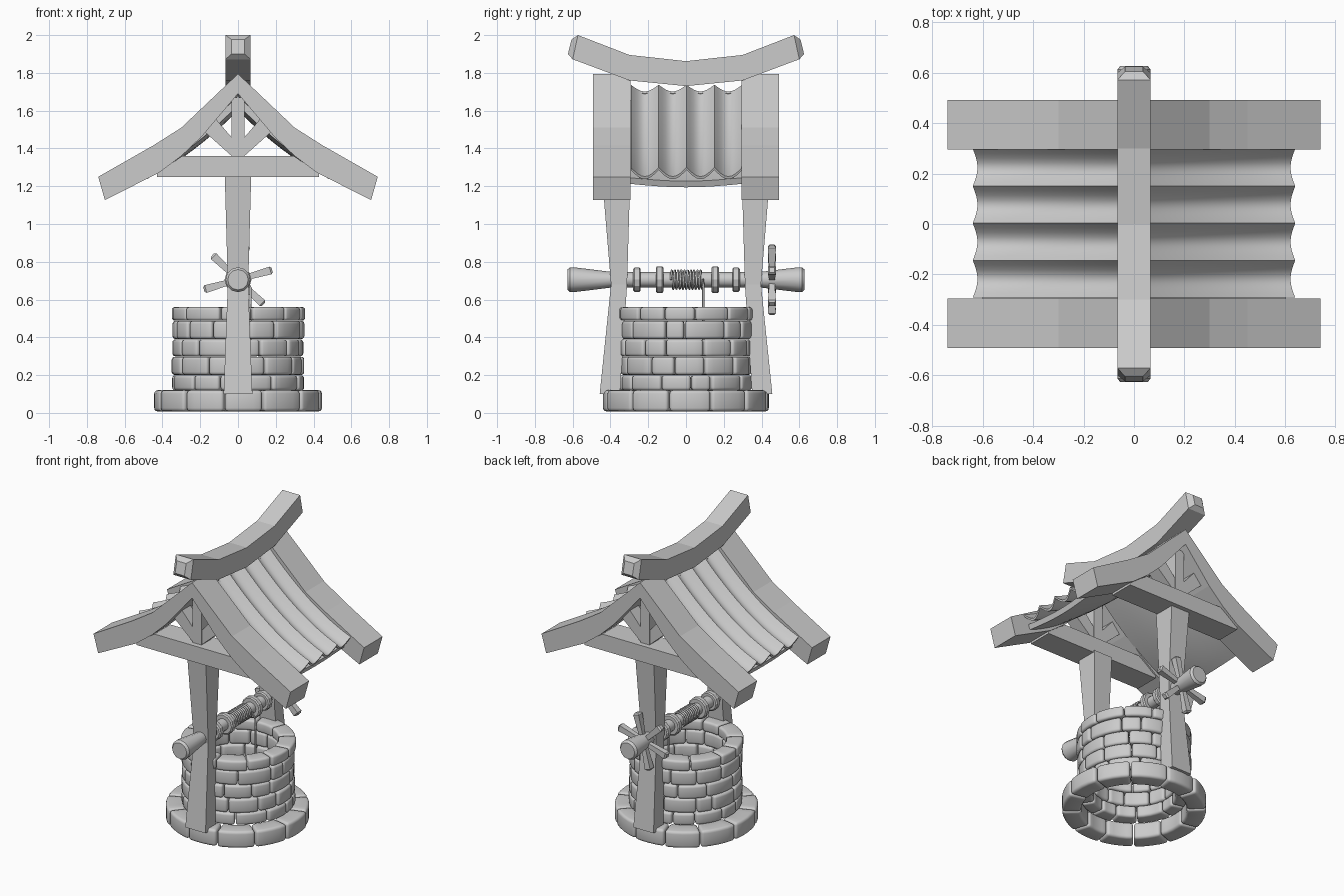
import bpy, bmesh, math, random
from math import sin, cos, pi, radians
from mathutils import Vector

if "Cube" in bpy.data.objects:
    bpy.data.objects.remove(bpy.data.objects["Cube"])

random.seed(4)


def finish(name, bm, bevel=0.0, segs=2, smooth=None):
    """Turn a bmesh into a named object, optionally bevelled and smooth by angle."""
    bmesh.ops.recalc_face_normals(bm, faces=bm.faces)
    if bevel:
        sharp = [e for e in bm.edges if e.calc_face_angle(0) > radians(40)]
        bmesh.ops.bevel(bm, geom=sharp, offset=bevel, segments=segs, profile=0.5,
                        affect='EDGES', clamp_overlap=True)
    me = bpy.data.meshes.new(name)
    bm.to_mesh(me)
    bm.free()
    if smooth:
        me.polygons.foreach_set("use_smooth", [True] * len(me.polygons))
        me.set_sharp_from_angle(angle=radians(smooth))
    ob = bpy.data.objects.new(name, me)
    bpy.context.collection.objects.link(ob)
    return ob


def loft(bm, rings):
    """Skin a list of equal-length closed rings and cap both ends."""
    vs = [[bm.verts.new(p) for p in r] for r in rings]
    n = len(vs[0])
    for a, b in zip(vs, vs[1:]):
        for i in range(n):
            j = (i + 1) % n
            bm.faces.new((a[i], a[j], b[j], b[i]))
    bm.faces.new(vs[0])
    bm.faces.new(vs[-1])


def prism(bm, profile, y0, y1):
    loft(bm, [[(x, y, z) for x, z in profile] for y in (y0, y1)])


def lathe_y(bm, profile, z, n=12):
    """Round bar along y from (y, radius) pairs."""
    loft(bm, [[(r * cos(2 * pi * i / n), y, z + r * sin(2 * pi * i / n))
               for i in range(n)] for y, r in profile])


def stone_ring(name, count, r0, r1, z0, z1, start, jitter, bevel):
    """Ring of rounded curved stones."""
    bm = bmesh.new()
    step = 2 * pi / count
    cuts = [start + step * (i + random.uniform(-jitter, jitter)) for i in range(count)]
    cuts.append(cuts[0] + 2 * pi)
    gap = 0.003 / r1
    for a, b in zip(cuts, cuts[1:]):
        ro = r1 + random.uniform(-0.005, 0.004)
        rings = []
        for k in range(5):
            t = a + gap + (b - a - 2 * gap) * k / 4
            rings.append([(r * cos(t), r * sin(t), z)
                          for r, z in ((r0, z0), (ro, z0), (ro, z1), (r0, z1))])
        loft(bm, rings)
    finish(name, bm, bevel, 3, 50)


# Stone base, wall courses and rim
stone_ring("base_stones", 12, 0.325, 0.442, 0.008, 0.12, radians(19), 0.08, 0.018)
levels = [0.118, 0.2, 0.298, 0.39, 0.488]
for i, (za, zb) in enumerate(zip(levels, levels[1:])):
    stone_ring("wall_course_%d" % (i + 1), 13, 0.255, 0.35, za + 0.001, zb - 0.001,
               0.24 * (i % 2) + 0.1 * i, 0.22, 0.016)
stone_ring("rim_stones", 12, 0.25, 0.355, 0.489, 0.56, 0.2, 0.12, 0.015)

# Gable profiles (right half, mirrored to a closed outline)
outer = [(0.30, 1.51), (0.45, 1.415), (0.74, 1.25)]
inner = [(0.705, 1.127), (0.42, 1.27), (0.30, 1.36), (0.19, 1.465)]
half = outer + inner
barge = ([(0, 1.795)] + half + [(0, 1.69)] + [(-x, z) for x, z in reversed(half)])

for s, tag in ((-1, "front"), (1, "back")):
    # Post, narrow at the waist
    bm = bmesh.new()
    loft(bm, [[(-w, s * a, z), (w, s * a, z), (w, s * b, z), (-w, s * b, z)]
              for w, a, b, z in ((0.076, 0.35, 0.457, 0.1), (0.054, 0.312, 0.397, 0.68),
                                 (0.07, 0.295, 0.445, 1.26))])
    finish(tag + "_post", bm)

    # Curved gable boards
    bm = bmesh.new()
    prism(bm, barge, s * 0.295, s * 0.493)
    finish(tag + "_gable_boards", bm)

    # Tie beam, king post and diagonal struts
    bm = bmesh.new()
    prism(bm, [(-0.43, 1.25), (0.43, 1.25), (0.43, 1.268), (0.295, 1.36), (-0.295, 1.36),
               (-0.43, 1.268)], s * 0.305, s * 0.475)
    finish(tag + "_tie_beam", bm)
    bm = bmesh.new()
    prism(bm, [(-0.034, 1.35), (0.034, 1.35), (0.034, 1.67), (-0.034, 1.67)], s * 0.34, s * 0.44)
    for m in (-1, 1):
        prism(bm, [(m * x, z) for x, z in ((0.0, 1.42), (0.0, 1.33), (0.19, 1.50), (0.13, 1.57))],
              s * 0.345, s * 0.435)
    finish(tag + "_truss_struts", bm)


def slab(name, side, x0, x1, ys, off, thick, smooth):
    """Curved roof layer; off(y) shifts it along the slope normal."""
    bm = bmesh.new()
    rings = []
    for k in range(13):
        x = x0 + (x1 - x0) * k / 12
        z = 1.775 - 1.102 * x + 0.562 * x * x
        n = Vector((1.102 - 1.124 * x, 1)).normalized()
        top = [(y, off(y)) for y in ys]
        loop = top + [(y, o - thick) for y, o in reversed(top)]
        rings.append([(side * (x + n.x * o), y, z + n.y * o) for y, o in loop])
    loft(bm, rings)
    finish(name, bm, smooth=smooth)


# Scalloped roof sheets with plain sagging deck beneath
PITCH = 0.1475
tile_ys = [-2 * PITCH + PITCH * 4 * i / 32 + 0.003 for i in range(33)]
deck_ys = [-0.3 + 0.6 * i / 8 for i in range(9)]
for side, tag in ((-1, "left"), (1, "right")):
    slab(tag + "_roof_tiles", side, 0.035, 0.64, tile_ys,
         lambda y: -0.052 * abs(sin(pi * (y - 0.003) / PITCH)), 0.015, 35)
    slab(tag + "_roof_deck", side, 0.07, 0.625, deck_ys,
         lambda y: -0.065 - 0.02 * cos(pi * y / 0.6), 0.035, 35)

# Upswept ridge beam with chamfered ends
bm = bmesh.new()
halfpath = [(0.30, 1.76, 0.30, 1.895), (0.60, 1.872, 0.572, 2.0)]
path = ([(-a, b, -c, d) for a, b, c, d in reversed(halfpath)] + [(0, 1.73, 0, 1.862)] + halfpath)
rings = [[(-0.066, a, b), (0.066, a, b), (0.066, c, d), (-0.066, c, d)] for a, b, c, d in path]


def end_ring(s):
    return [(-0.035, s * 0.625, 1.9), (0.035, s * 0.625, 1.9),
            (0.035, s * 0.606, 1.977), (-0.035, s * 0.606, 1.977)]


loft(bm, [end_ring(-1)] + rings + [end_ring(1)])
finish("ridge_beam", bm)

# Winding axle with flared ends
AZ = 0.705
bm = bmesh.new()
flare = [(0.33, 0.04), (0.40, 0.042), (0.595, 0.066), (0.613, 0.066), (0.628, 0.054)]
lathe_y(bm, [(-y, r) for y, r in reversed(flare)] + flare, AZ)
finish("axle", bm, smooth=35)

# Collars on the axle
bm = bmesh.new()
for y, r in ((-0.26, 0.064), (-0.14, 0.071), (0.155, 0.071), (0.265, 0.064)):
    lathe_y(bm, [(y - 0.02, r - 0.008), (y - 0.013, r), (y + 0.013, r), (y + 0.02, r - 0.008)], AZ)
finish("axle_collars", bm)

# Six-spoke turning wheel on the back end
bm = bmesh.new()
for k in range(6):
    t = radians(16 + 60 * k)
    d, p = Vector((cos(t), 0, sin(t))), Vector((-sin(t), 0, cos(t)))
    c = Vector((0, 0.455, AZ))
    rings = []
    for r, w in ((0.03, 0.014), (0.178, 0.021), (0.188, 0.013)):
        rings.append([c + d * r + p * (w * a) + Vector((0, w * b, 0))
                      for a, b in ((-1, -1), (1, -1), (1, 1), (-1, 1))])
    loft(bm, rings)
finish("wheel_spokes", bm)

# Rope coil and hanging rope
turns = 10
pts = [(0.048 * cos(2 * pi * i / 16), -0.08 + 0.17 * i / (16 * turns), AZ + 0.048 * sin(2 * pi * i / 16))
       for i in range(16 * turns + 1)]
pts += [(0.065, 0.092, AZ - 0.04), (0.068, 0.092, 0.3)]
cu = bpy.data.curves.new("rope", 'CURVE')
cu.dimensions = '3D'
cu.bevel_depth = 0.006
cu.bevel_resolution = 1
cu.use_fill_caps = True
sp = cu.splines.new('POLY')
sp.points.add(len(pts) - 1)
for q, p in zip(sp.points, pts):
    q.co = (*p, 1)
bpy.context.collection.objects.link(bpy.data.objects.new("rope", cu))
